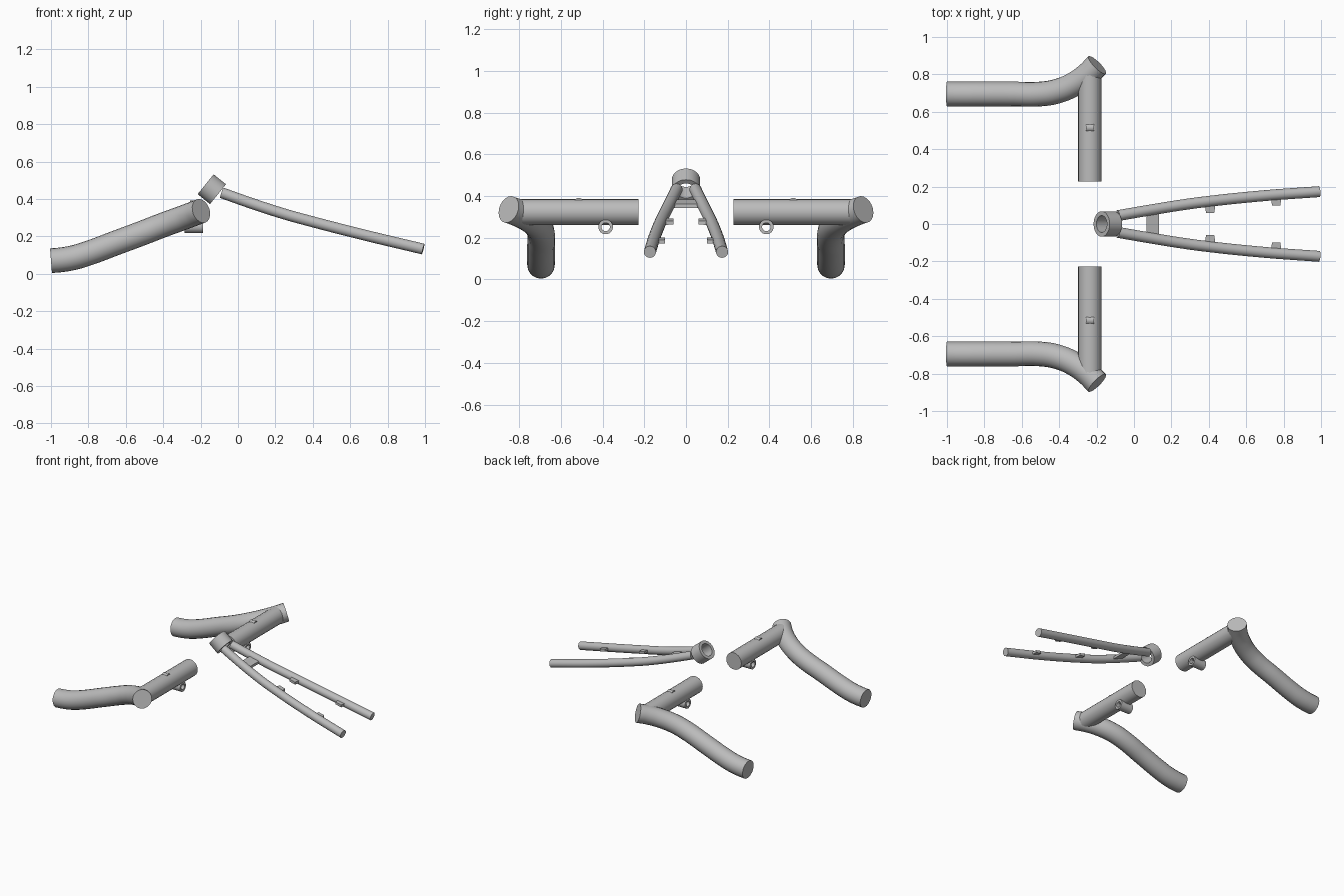
import bpy
import bmesh
from mathutils import Vector, Matrix

cube = bpy.data.objects.get("Cube")
if cube:
    bpy.data.objects.remove(cube, do_unlink=True)

grey = bpy.data.materials.new("satin_grey")
grey.use_nodes = True
colour = (0.5, 0.5, 0.5, 1)
grey.diffuse_color = colour
grey.node_tree.nodes["Principled BSDF"].inputs["Base Color"].default_value = colour


def finish(obj, smooth=True):
    """Give the part its material and shading."""
    obj.data.materials.clear()
    obj.data.materials.append(grey)
    bpy.ops.object.select_all(action='DESELECT')
    obj.select_set(True)
    bpy.context.view_layer.objects.active = obj
    if smooth:
        bpy.ops.object.shade_smooth_by_angle()
    return obj


def tube(name, points, radius):
    """Capped round tube swept along a smooth path."""
    curve = bpy.data.curves.new(name, 'CURVE')
    curve.dimensions = '3D'
    curve.bevel_depth = radius
    curve.bevel_resolution = 8
    curve.resolution_u = 8
    curve.use_fill_caps = True
    spline = curve.splines.new('BEZIER')
    spline.bezier_points.add(len(points) - 1)
    for knot, co in zip(spline.bezier_points, points):
        knot.co = co
        knot.handle_left_type = knot.handle_right_type = 'AUTO'
    obj = bpy.data.objects.new(name, curve)
    bpy.context.collection.objects.link(obj)
    bpy.ops.object.select_all(action='DESELECT')
    obj.select_set(True)
    bpy.context.view_layer.objects.active = obj
    bpy.ops.object.convert(target='MESH')
    return finish(bpy.context.view_layer.objects.active)


def ring(name, centre, axis, outer, inner, length, sides=40):
    """Hollow sleeve; an inner radius of zero makes it solid."""
    bm = bmesh.new()
    half = length / 2
    profile = [(outer, -half), (outer, half), (inner, half), (inner, -half)]
    verts = [bm.verts.new((r, 0, z)) for r, z in profile]
    edges = [bm.edges.new((verts[i], verts[(i + 1) % 4])) for i in range(4)]
    bmesh.ops.spin(bm, geom=verts + edges, cent=(0, 0, 0), axis=(0, 0, 1),
                   angle=6.283185307, steps=sides)
    bmesh.ops.remove_doubles(bm, verts=bm.verts, dist=0.0001)
    bmesh.ops.recalc_face_normals(bm, faces=bm.faces)
    turn = Vector(axis).to_track_quat('Z', 'Y').to_matrix().to_4x4()
    bm.transform(Matrix.Translation(centre) @ turn)
    mesh = bpy.data.meshes.new(name)
    bm.to_mesh(mesh)
    bm.free()
    obj = bpy.data.objects.new(name, mesh)
    bpy.context.collection.objects.link(obj)
    return finish(obj)


def tab(name, x, z, y_wide, y_narrow, wide, narrow, slope, thick=0.018):
    """Flat tapered plate lying along the slope of the arms."""
    bm = bmesh.new()
    outline = [(-wide, y_wide), (wide, y_wide), (narrow, y_narrow), (-narrow, y_narrow)]
    face = bm.faces.new([bm.verts.new((x + dx, y, z - dx * slope - thick / 2))
                         for dx, y in outline])
    top = bmesh.ops.extrude_face_region(bm, geom=[face])
    moved = [v for v in top["geom"] if isinstance(v, bmesh.types.BMVert)]
    bmesh.ops.translate(bm, verts=moved, vec=(0, 0, thick))
    bmesh.ops.recalc_face_normals(bm, faces=bm.faces)
    mesh = bpy.data.meshes.new(name)
    bm.to_mesh(mesh)
    bm.free()
    obj = bpy.data.objects.new(name, mesh)
    bpy.context.collection.objects.link(obj)
    return finish(obj, smooth=False)


# Paths on the left (+y) half
pipe_path = [(-1, .695, .07), (-.95, .695, .074), (-.88, .695, .086), (-.8, .695, .11),
             (-.65, .695, .166), (-.5, .695, .222), (-.41, .71, .257),
             (-.32, .748, .29), (-.25, .797, .316), (-.197, .85, .336)]
arm_path = [(-.085, .045, .432), (.1, .077, .367), (.25, .101, .319),
            (.35, .115, .291), (.68, .15, .206), (.99, .173, .132)]

for side, s in (("left", 1), ("right", -1)):
    # Bent outer pipe and its cross tube
    tube(side + "_bent_pipe", [(x, y * s, z) for x, y, z in pipe_path], 0.066)
    tube(side + "_cross_tube", [(-.236, .228 * s, .323), (-.236, .8 * s, .323)], 0.0625)
    # Guide sleeve below and small stop above the cross tube
    ring(side + "_guide_sleeve", (-.236, .385 * s, .252), (1, 0, 0), .035, .02, .1)
    ring(side + "_top_stop", (-.236, .515 * s, .367), (1, 0, 0), .024, 0, .042)
    # Slender arm with inner tabs
    tube(side + "_arm", [(x, y * s, z) for x, y, z in arm_path], 0.029)
    tab(side + "_front_tab", .407, .278, .115 * s, .06 * s, .03, .022, .26)
    tab(side + "_rear_tab", .76, .187, .15 * s, .1 * s, .03, .022, .24)

# Tilted collar joining the arms, and the bridge plate between them
ring("collar", (-.14, 0, .452), (.78, 0, -.63), .068, .045, .085)
for side, s in (("left", 1), ("right", -1)):
    tab(side + "_bridge_half", .1, .364, .07 * s, 0, .034, .034, .34)
